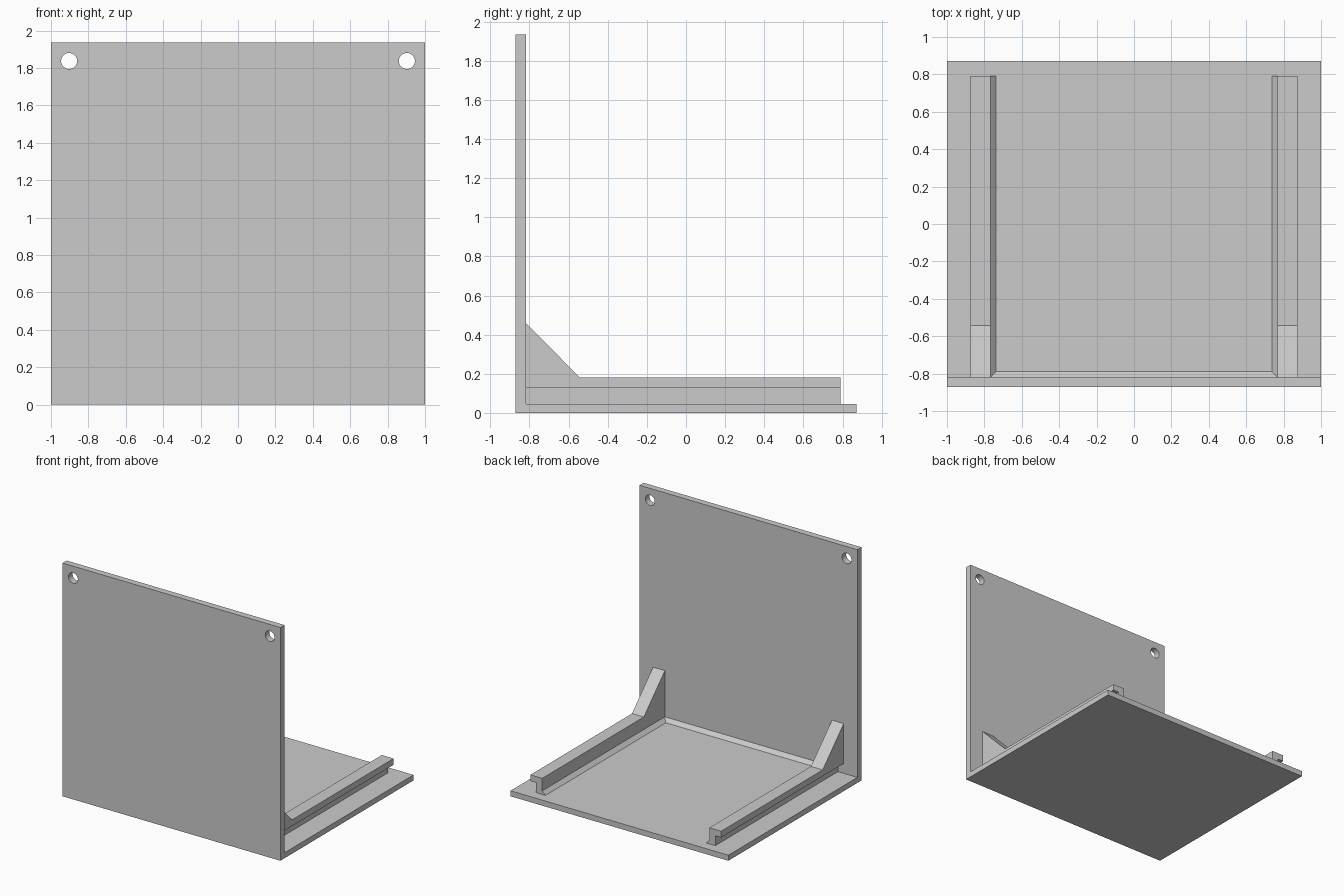
import bpy
import bmesh
from mathutils import Matrix, Vector

cube = bpy.data.objects.get("Cube")
if cube:
    bpy.data.objects.remove(cube, do_unlink=True)

# Single grey finish
grey = bpy.data.materials.new("plain grey")
grey.use_nodes = True
COLOUR = (0.6, 0.6, 0.6, 1)
grey.diffuse_color = COLOUR
grey.node_tree.nodes["Principled BSDF"].inputs["Base Color"].default_value = COLOUR

# Main dimensions
HALF_X, HALF_Y, HEIGHT = 1.0, 0.872, 1.935
FLOOR, WALL_Y = 0.046, -0.818
RAIL_IN, RAIL_WEB, RAIL_OUT = 0.767, 0.822, 0.875
RAIL_END, LIP, RAIL_TOP = 0.79, 0.128, 0.18
CHAMFER = 0.03


def prism(name, points, sweep):
    """Extrude a closed 3D outline along the sweep vector."""
    bm = bmesh.new()
    face = bm.faces.new([bm.verts.new(p) for p in points])
    extruded = bmesh.ops.extrude_face_region(bm, geom=[face])["geom"]
    moved = [g for g in extruded if isinstance(g, bmesh.types.BMVert)]
    bmesh.ops.translate(bm, verts=moved, vec=Vector(sweep))
    bmesh.ops.recalc_face_normals(bm, faces=bm.faces)
    return finish(name, bm)


def finish(name, bm):
    mesh = bpy.data.meshes.new(name)
    bm.to_mesh(mesh)
    bm.free()
    mesh.materials.append(grey)
    obj = bpy.data.objects.new(name, mesh)
    bpy.context.collection.objects.link(obj)
    return obj


def slab(name, y0, y1, z0, z1):
    outline = [(-HALF_X, y0, z0), (-HALF_X, y1, z0), (-HALF_X, y1, z1), (-HALF_X, y0, z1)]
    return prism(name, outline, (2 * HALF_X, 0, 0))


# Base plate and upright wall
slab("base_plate", WALL_Y, HALF_Y, 0, FLOOR)
wall = slab("front_wall", -HALF_Y, WALL_Y, 0, HEIGHT)

# Round mounting holes through the upper corners of the wall
bm = bmesh.new()
for side in (-1, 1):
    place = Matrix.Translation((side * 0.903, WALL_Y, 1.837)) @ Matrix.Rotation(1.5707963, 4, 'X')
    bmesh.ops.create_cone(bm, cap_ends=True, segments=48, radius1=0.043,
                          radius2=0.043, depth=0.4, matrix=place)
cutter = finish("hole_cutter", bm)
cutter.hide_render = True
cut = wall.modifiers.new("holes", 'BOOLEAN')
cut.operation, cut.solver, cut.object = 'DIFFERENCE', 'EXACT', cutter
bpy.context.view_layer.objects.active = wall
wall.select_set(True)
bpy.ops.object.modifier_apply(modifier=cut.name)
bpy.data.objects.remove(cutter, do_unlink=True)
bpy.ops.object.shade_smooth_by_angle()

# Side rails with an outward lip and an inner chamfered foot, plus gussets
for side, label in ((1, "left"), (-1, "right")):
    profile = [(RAIL_IN - CHAMFER, FLOOR), (RAIL_WEB, FLOOR), (RAIL_WEB, LIP),
               (RAIL_OUT, LIP), (RAIL_OUT, RAIL_TOP), (RAIL_IN, RAIL_TOP),
               (RAIL_IN, FLOOR + CHAMFER)]
    prism(label + "_rail", [(side * x, WALL_Y, z) for x, z in profile],
          (0, RAIL_END - WALL_Y, 0))
    triangle = [(WALL_Y, RAIL_TOP), (-0.542, RAIL_TOP), (WALL_Y, 0.459)]
    prism(label + "_gusset", [(side * RAIL_IN, y, z) for y, z in triangle],
          (side * (RAIL_OUT - RAIL_IN), 0, 0))

# Chamfer strip where the floor meets the wall, between the rails
strip = [(WALL_Y, FLOOR), (WALL_Y + CHAMFER, FLOOR), (WALL_Y, FLOOR + CHAMFER)]
prism("wall_chamfer", [(-RAIL_IN, y, z) for y, z in strip], (2 * RAIL_IN, 0, 0))
